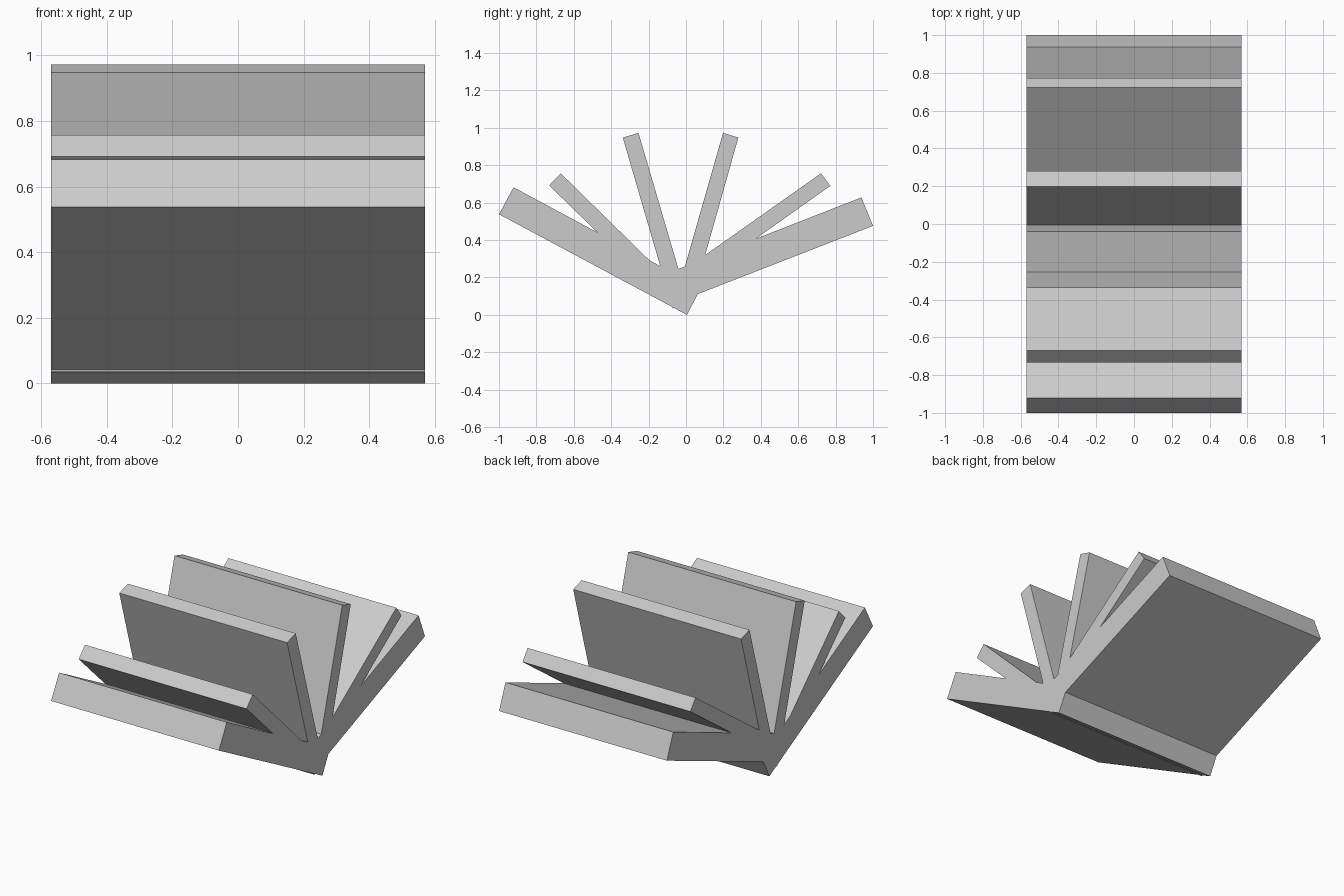
import bpy, bmesh
from mathutils import Vector

if "Cube" in bpy.data.objects:
    bpy.data.objects.remove(bpy.data.objects["Cube"])

HALF_WIDTH = 0.57

def slab(name, a, b, c, d):
    """Flat board: y-z section a-b-c-d extruded along x."""
    bm = bmesh.new()
    face = bm.faces.new([bm.verts.new((-HALF_WIDTH, y, z)) for y, z in (a, b, c, d)])
    ext = bmesh.ops.extrude_face_region(bm, geom=[face])
    moved = [v for v in ext["geom"] if isinstance(v, bmesh.types.BMVert)]
    bmesh.ops.translate(bm, verts=moved, vec=Vector((2 * HALF_WIDTH, 0, 0)))
    bmesh.ops.recalc_face_normals(bm, faces=bm.faces)
    mesh = bpy.data.meshes.new(name)
    bm.to_mesh(mesh)
    bm.free()
    bpy.context.collection.objects.link(bpy.data.objects.new(name, mesh))

# Thick book covers
slab("left_cover", (0.005, 0.0), (0.08, 0.144), (-0.922, 0.682), (-1.0, 0.538))
slab("right_cover", (-0.03, 0.075), (1.0, 0.476), (0.938, 0.628), (-0.09, 0.226))

# Fanned pages, each wedged into the spine
slab("left_page", (-0.732, 0.692), (-0.67, 0.757), (0.01, 0.09), (-0.05, 0.03 + 0.0))
slab("mid_left_page", (-0.338, 0.948), (-0.254, 0.973), (0.014, 0.06), (-0.072, 0.035))
slab("mid_right_page", (0.198, 0.973), (0.28, 0.948), (0.022, 0.035), (-0.063, 0.06))
slab("right_page", (0.722, 0.757), (0.772, 0.69), (-0.005, 0.139), (-0.055, 0.209))
